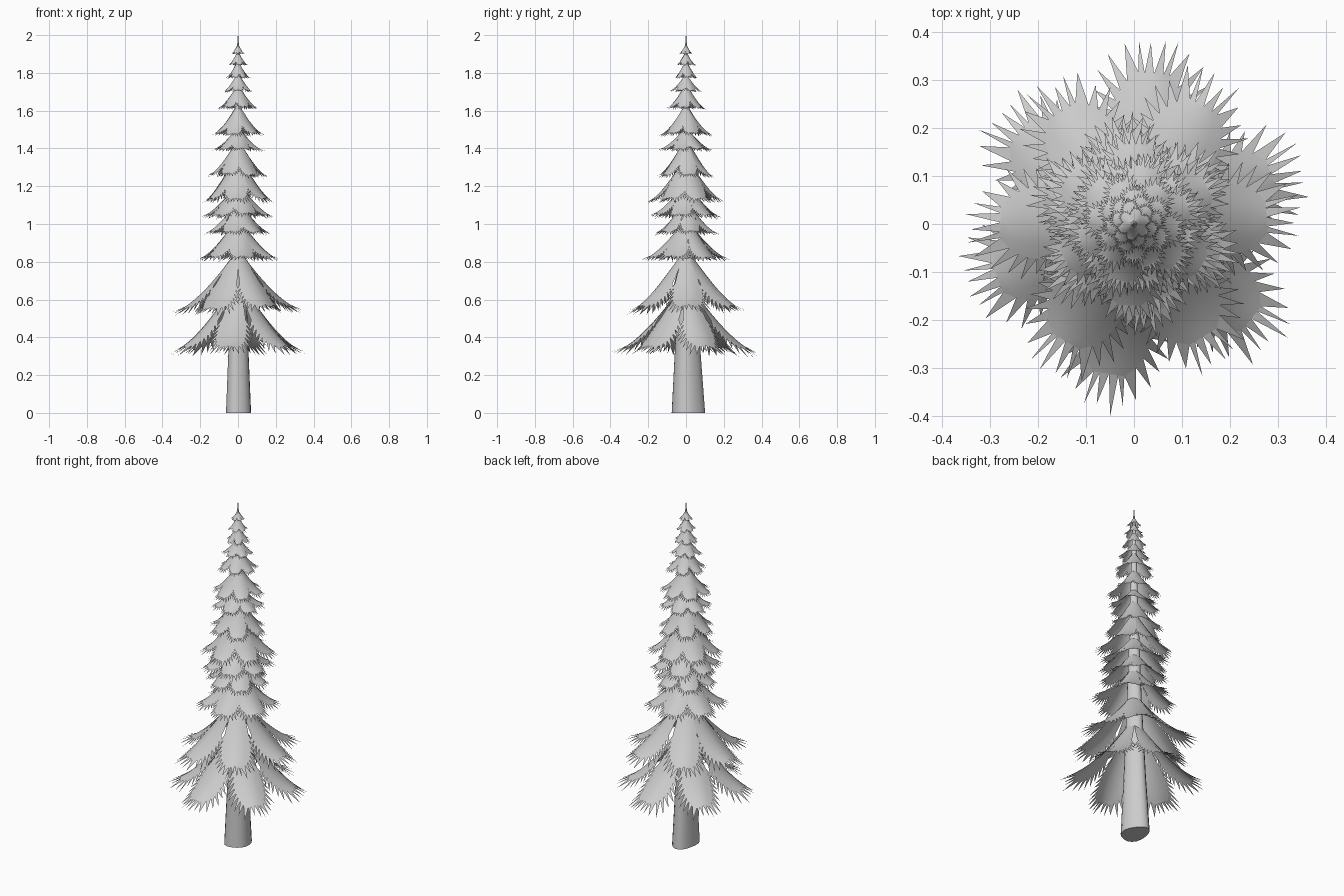
import bpy, bmesh, math, random

if "Cube" in bpy.data.objects:
    bpy.data.objects.remove(bpy.data.objects["Cube"])

random.seed(4)


def finish(name, bm):
    me = bpy.data.meshes.new(name)
    bm.to_mesh(me)
    bm.free()
    ob = bpy.data.objects.new(name, me)
    bpy.context.collection.objects.link(ob)
    bpy.context.view_layer.objects.active = ob
    ob.select_set(True)
    bpy.ops.object.shade_smooth_by_angle(angle=math.radians(40))
    ob.select_set(False)


# Trunk: oval, lightly lobed loft tapering to the top spike
def trunk():
    bm = bmesh.new()
    n, rings = 20, []
    for z, rx, ry in [(0, .066, .088), (.35, .052, .066), (.8, .038, .042),
                      (1.3, .024, .025), (1.8, .011, .011), (1.93, .006, .006), (2, .001, .001)]:
        ring = []
        for i in range(n):
            a = 2 * math.pi * i / n
            k = 1 + .07 * math.cos(3 * a + .8)
            ring.append(bm.verts.new((k * rx * math.cos(a), k * ry * math.sin(a) + ry * .1 * (2 - z) / 2, z)))
        rings.append(ring)
    for a, b in zip(rings, rings[1:]):
        for i in range(n):
            j = (i + 1) % n
            bm.faces.new((a[i], a[j], b[j], b[i]))
    bm.faces.new(rings[0][::-1])
    bm.faces.new(rings[-1])
    finish("trunk", bm)


# One drooping arched frond with a fringe of spikes around its outer half
def frond(bm, ang, R, top, tip):
    r0 = .03 * (2 - top) / 1.2
    W = min(.25 * R, .076)
    ca, sa = math.cos(ang), math.sin(ang)

    def point(q, v):
        r = r0 + (R - r0) * q
        z = top - (top - tip) * (1 - max(0, 1 - q) ** 1.5)
        z -= .55 * W * min(abs(v) / W, 1.6) ** 1.6 * (1 - .5 * q)
        return bm.verts.new((r * ca - v * sa, r * sa + v * ca, z))

    def width(q):
        if q < .5:
            return W * (.25 + .75 * math.sin(math.pi * q))
        return W * math.sqrt(max(0, 1 - ((q - .5) / .31) ** 2))

    qs = [.78 * i / 13 for i in range(14)]
    cols = (-1, -.6, 0, .6, 1)
    rows = [[point(q, c * width(q)) for c in cols] for q in qs]
    for a, b in zip(rows, rows[1:]):
        for i in range(4):
            bm.faces.new((a[i], b[i], b[i + 1], a[i + 1]))

    def spike(va, vb, q, v, flip):
        du, dv = max((q - .45) * R, .35 * abs(v)), v
        d = math.hypot(du, dv)
        ln = R * (.12 + .11 * (du / d) ** 2) * random.uniform(.7, 1.05)
        t = point(q + du / d * ln / R, v + dv / d * ln)
        bm.faces.new((vb, va, t) if flip else (va, vb, t))

    for i in range(5, 13):
        q = (qs[i] + qs[i + 1]) / 2
        w = (width(qs[i]) + width(qs[i + 1])) / 2
        spike(rows[i][4], rows[i + 1][4], q, w, True)
        spike(rows[i][0], rows[i + 1][0], q, -w, False)
    for i in range(4):
        spike(rows[-1][i], rows[-1][i + 1], .78, (cols[i] + cols[i + 1]) / 2 * width(.78), False)


trunk()

# Tiers: reach, root height, tip height, starting angle
tiers = [(.39, .66, .325, 21), (.35, .83, .535, 1), (.235, 1.0, .81, 38), (.185, 1.10, .95, 12),
         (.205, 1.20, 1.04, 50), (.21, 1.34, 1.12, 27), (.165, 1.43, 1.25, 5), (.15, 1.50, 1.39, 40),
         (.15, 1.62, 1.47, 18), (.115, 1.73, 1.61, 52), (.09, 1.79, 1.70, 30), (.07, 1.86, 1.77, 8),
         (.058, 1.91, 1.84, 44), (.04, 1.95, 1.90, 20)]
for n, (R, top, tip, a0) in enumerate(tiers):
    bm = bmesh.new()
    for k in range(6):
        frond(bm, math.radians(a0 + 60 * k + random.uniform(-2, 2)),
              R * random.uniform(.97, 1.02), top, tip + random.uniform(-.01, .01) * R * 3)
    finish("branch_tier_%02d" % (n + 1), bm)
